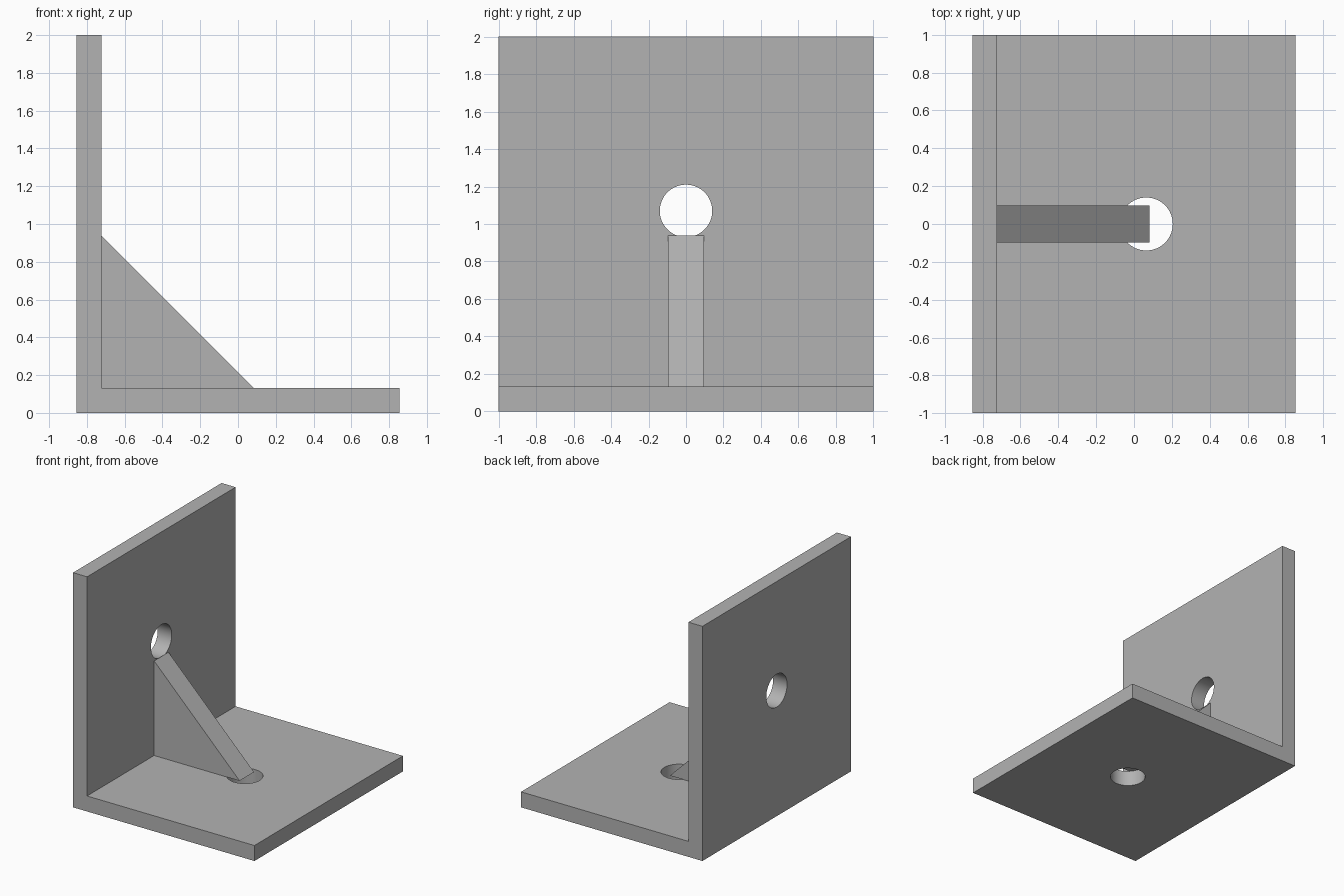
import bpy
import bmesh
import math
from mathutils import Vector

cube = bpy.data.objects.get("Cube")
if cube:
    bpy.data.objects.remove(cube, do_unlink=True)

HALF_X, HALF_Y, HEIGHT = 0.855, 1.0, 2.0
THICK = 0.132
INNER_X = -HALF_X + THICK
HOLE_RADIUS = 0.14

grey = bpy.data.materials.new("plain_grey")
grey.use_nodes = True
colour = (0.45, 0.45, 0.45, 1)
grey.diffuse_color = colour
grey.node_tree.nodes["Principled BSDF"].inputs["Base Color"].default_value = colour


def extrude_profile(name, points, half_width):
    """Extrude an x-z outline symmetrically along y."""
    bm = bmesh.new()
    face = bm.faces.new([bm.verts.new((x, -half_width, z)) for x, z in points])
    result = bmesh.ops.extrude_face_region(bm, geom=[face])
    verts = [v for v in result["geom"] if isinstance(v, bmesh.types.BMVert)]
    bmesh.ops.translate(bm, verts=verts, vec=Vector((0, 2 * half_width, 0)))
    bmesh.ops.recalc_face_normals(bm, faces=bm.faces)
    mesh = bpy.data.meshes.new(name)
    bm.to_mesh(mesh)
    bm.free()
    mesh.materials.append(grey)
    obj = bpy.data.objects.new(name, mesh)
    bpy.context.collection.objects.link(obj)
    return obj


def cut_hole(target, name, location, rotation):
    """Drill a round hole through one plate."""
    bpy.ops.mesh.primitive_cylinder_add(vertices=64, radius=HOLE_RADIUS, depth=THICK * 3,
                                        location=location, rotation=rotation)
    cutter = bpy.context.object
    cutter.name = name
    cutter.data.materials.append(grey)
    mod = target.modifiers.new(name, "BOOLEAN")
    mod.operation = "DIFFERENCE"
    mod.solver = "EXACT"
    mod.object = cutter
    bpy.context.view_layer.objects.active = target
    bpy.ops.object.modifier_apply(modifier=name)
    bpy.data.objects.remove(cutter, do_unlink=True)


# Upright and base plates as one angle section
bracket = extrude_profile("angle_plate", [
    (-HALF_X, 0), (HALF_X, 0), (HALF_X, THICK),
    (INNER_X, THICK), (INNER_X, HEIGHT), (-HALF_X, HEIGHT)], HALF_Y)

# Bolt holes
cut_hole(bracket, "base_hole", (0.065, 0, THICK / 2), (0, 0, 0))
cut_hole(bracket, "upright_hole", (-HALF_X + THICK / 2, 0, 1.07), (0, math.pi / 2, 0))

# Triangular stiffening rib
rib = extrude_profile("stiffening_rib", [
    (INNER_X, THICK), (0.083, THICK), (INNER_X, 0.938)], 0.097)

# Smooth hole walls, sharp plate edges
bpy.ops.object.select_all(action="DESELECT")
bracket.select_set(True)
bpy.context.view_layer.objects.active = bracket
bpy.ops.object.shade_smooth_by_angle(angle=math.radians(30))
